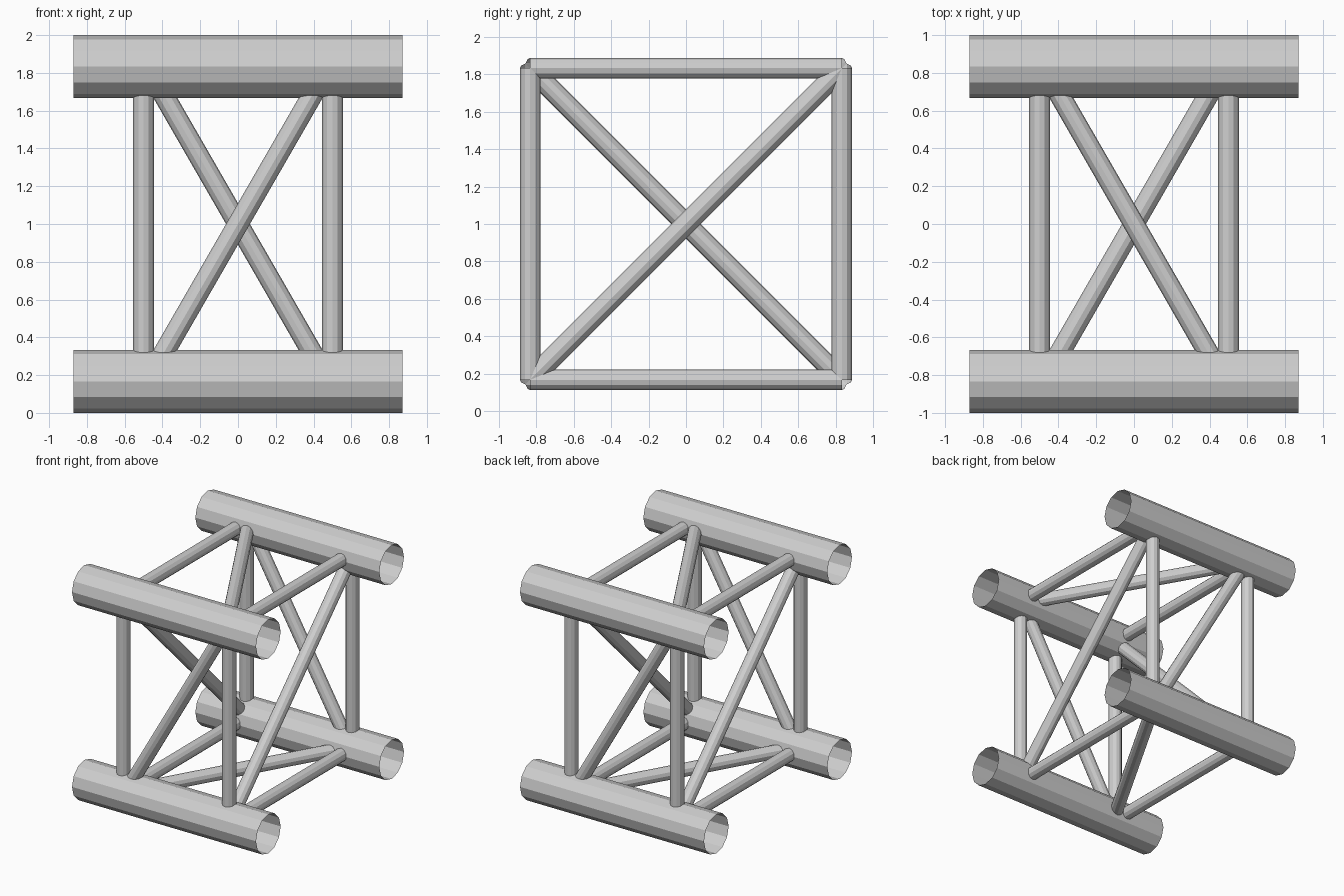
import bpy
from mathutils import Vector

cube = bpy.data.objects.get("Cube")
if cube:
    bpy.data.objects.remove(cube, do_unlink=True)

# Single bare metal colour
metal = bpy.data.materials.new("light_grey_metal")
metal.use_nodes = True
colour = (0.62, 0.62, 0.62, 1)
metal.diffuse_color = colour
metal.node_tree.nodes["Principled BSDF"].inputs["Base Color"].default_value = colour

CENTRE = 1.0        # height of the truss axis
C = 0.833           # chord axis offset from the truss axis
CHORD_R = 0.167
STRUT_R = 0.055
HALF_LEN = 0.87
BAY = 0.5           # x of the straight struts
DIAG = 0.48         # x where diagonals meet the chord axes


def tube(name, start, end, radius):
    """Open twelve-sided tube between two points given about the truss axis."""
    a, b = Vector(start), Vector(end)
    bpy.ops.mesh.primitive_cylinder_add(
        vertices=12, radius=radius, depth=(b - a).length,
        end_fill_type='NOTHING',
        location=(a + b) / 2 + Vector((0, 0, CENTRE)),
        rotation=(b - a).to_track_quat('Z', 'Y').to_euler())
    ob = bpy.context.object
    ob.name = name
    ob.data.materials.append(metal)
    return ob


SIDES = ((-1, "front", "bottom", "right"), (1, "back", "top", "left"))

# Four main chords running along x
for sy, depth, _, _ in SIDES:
    for sz, _, level, _ in SIDES:
        tube(f"{depth}_{level}_chord", (-HALF_LEN, sy * C, sz * C),
             (HALF_LEN, sy * C, sz * C), CHORD_R)

# Square frames of straight struts at both ends of the bay
for sx, _, _, side in SIDES:
    for s, depth, level, _ in SIDES:
        tube(f"{depth}_{side}_upright", (sx * BAY, s * C, -C), (sx * BAY, s * C, C), STRUT_R)
        tube(f"{level}_{side}_crossbar", (sx * BAY, -C, s * C), (sx * BAY, C, s * C), STRUT_R)

# Diagonal braces, mirrored direction on opposite faces
for s, depth, level, side in SIDES:
    tube(f"{depth}_diagonal", (s * DIAG, s * C, -C), (-s * DIAG, s * C, C), STRUT_R)
    tube(f"{level}_diagonal", (-s * DIAG, C, s * C), (s * DIAG, -C, s * C), STRUT_R)
    tube(f"{side}_frame_diagonal", (s * BAY, -s * C, -C), (s * BAY, s * C, C), STRUT_R)
